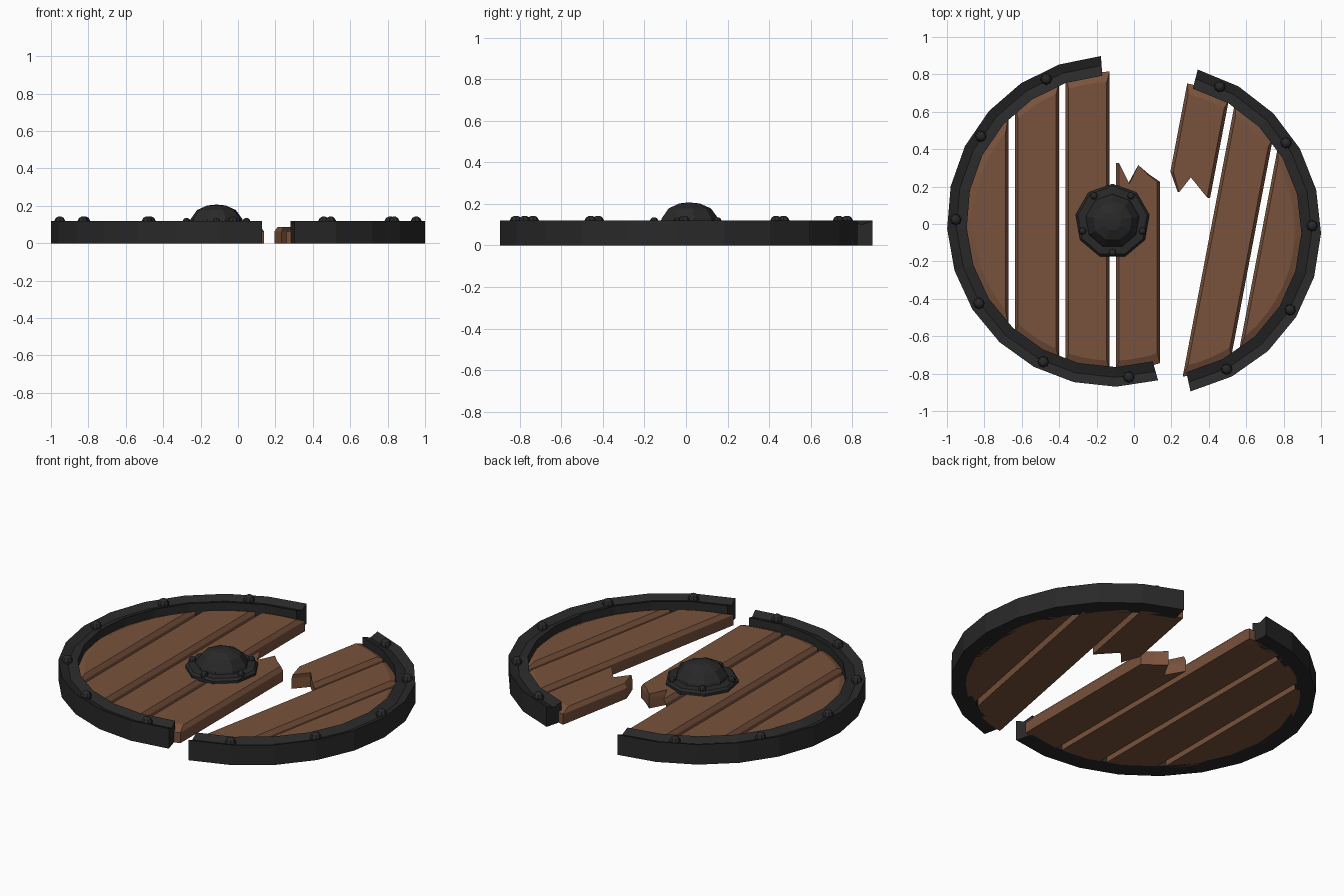
import bpy, bmesh, math
from mathutils import Matrix, Vector

if "Cube" in bpy.data.objects:
    bpy.data.objects.remove(bpy.data.objects["Cube"])


def material(name, rgb):
    m = bpy.data.materials.new(name)
    m.use_nodes = True
    m.diffuse_color = (*rgb, 1)
    bsdf = m.node_tree.nodes["Principled BSDF"]
    bsdf.inputs["Base Color"].default_value = (*rgb, 1)
    bsdf.inputs["Roughness"].default_value = 0.8
    return m


WOOD = material("brown wood", (0.19, 0.085, 0.045))
IRON = material("dark iron", (0.022, 0.022, 0.023))

# Placement of the two broken halves
LEFT = Matrix.Translation((-0.115, 0.015, 0))
RIGHT = Matrix.Translation((0.115, -0.03, 0)) @ Matrix.Rotation(math.radians(-10.8), 4, "Z")


def polar(r, degrees, z=0.0):
    a = math.radians(degrees)
    return Vector((r * math.cos(a), r * math.sin(a), z))


def skin(name, rings, mat, place, around=True, cap=True):
    """Join matching rings of points into a closed solid."""
    bm = bmesh.new()
    rows = [[bm.verts.new(p) for p in ring] for ring in rings]
    n = len(rows[0])
    for a, b in zip(rows, rows[1:]):
        for i in range(n if around else n - 1):
            j = (i + 1) % n
            bm.faces.new((a[i], a[j], b[j], b[i]))
    if cap:
        bm.faces.new(rows[0][::-1])
        bm.faces.new(rows[-1])
    bmesh.ops.remove_doubles(bm, verts=bm.verts, dist=0.0005)
    bmesh.ops.recalc_face_normals(bm, faces=bm.faces)
    mesh = bpy.data.meshes.new(name)
    bm.to_mesh(mesh)
    bm.free()
    mesh.materials.append(mat)
    ob = bpy.data.objects.new(name, mesh)
    ob.matrix_world = place
    bpy.context.collection.objects.link(ob)
    return ob


def rim(name, start, end, steps, place):
    """Arc of the iron rim with a shallow groove along its top."""
    section = [(0.885, 0), (0.885, 0.12), (0.835, 0.1), (0.78, 0.12), (0.78, 0)]
    rings = []
    for k in range(steps + 1):
        angle = start + (end - start) * k / steps
        rings.append([polar(r, angle, z) for r, z in section])
    skin(name, rings, IRON, place)


def arc(x0, x1, r, side, steps=6):
    """Points on the round end of a plank, from x0 to x1."""
    a0, a1 = (math.acos(max(-1, min(1, x / r))) for x in (x0, x1))
    angles = [a0 + (a1 - a0) * k / steps for k in range(steps + 1)]
    return [Vector((r * math.cos(a), side * r * math.sin(a), 0)) for a in angles]


def plank(name, x0, x1, place, broken_top=None, broken_bottom=None):
    """Board cut to the circle, with chamfered upper edges."""
    rings = []
    for z, inset, r in ((0, 0, 0.8), (0.062, 0, 0.8), (0.086, 0.016, 0.745)):
        a, b = x0 + inset, x1 - inset

        def jagged(points):
            return [Vector((a + (b - a) * t, y, 0)) for t, y in points]

        low = jagged(broken_bottom) if broken_bottom else arc(a, b, r, -1)
        high = jagged(broken_top) if broken_top else arc(a, b, r, 1)
        rings.append([p + Vector((0, 0, z)) for p in low + high[::-1]])
    skin(name, rings, WOOD, place)


def lathe(name, profile, sides, place, turn=90):
    rings = [[polar(r, turn + 360 * k / sides, z) for k in range(sides)] for r, z in profile]
    return skin(name, rings, IRON, place)


def rivet(name, spot, r, height, place):
    profile = [(r, 0), (r, height * 0.5), (r * 0.72, height * 0.85), (r * 0.3, height)]
    lathe(name, profile, 8, place @ Matrix.Translation(spot))


# Rim arcs
rim("left_rim", 94, 286, 13, LEFT)
rim("right_rim", -67, 86, 10, RIGHT)

# Whole planks, evenly spaced across the shield
PITCH, WIDTH, FIRST = 0.27, 0.235, -0.79
for i in range(6):
    if i == 3:
        continue
    x = FIRST + PITCH * i
    x0 = -0.8 if i == 0 else x
    x1 = 0.8 if i == 5 else x + WIDTH
    plank(f"plank_{i + 1}", x0, x1, LEFT if i < 3 else RIGHT)

# Snapped plank, one piece on each half
x = FIRST + PITCH * 3
plank("snapped_plank_lower", x, x + WIDTH, LEFT,
      broken_top=[(0, 0.31), (0.27, 0.2), (0.5, 0.3), (0.75, 0.25), (1, 0.21)])
plank("snapped_plank_upper", x, x + WIDTH, RIGHT,
      broken_bottom=[(0, 0.32), (0.25, 0.22), (0.48, 0.31), (1, 0.22)])

# Rim rivets
for i in range(6):
    rivet(f"left_rim_rivet_{i + 1}", polar(0.838, 115 + 32.2 * i, 0.095), 0.03, 0.047, LEFT)
for i in range(5):
    rivet(f"right_rim_rivet_{i + 1}", polar(0.838, -52.2 + 32.2 * i, 0.095), 0.03, 0.047, RIGHT)

# Central boss with its flange and rivets
lathe("boss", [(0.2, 0.08), (0.2, 0.1), (0.188, 0.113), (0.145, 0.116), (0.14, 0.13),
               (0.105, 0.178), (0.05, 0.202), (0.01, 0.206)], 9, LEFT)
for i in range(5):
    rivet(f"boss_rivet_{i + 1}", polar(0.168, -90 + 72 * i, 0.105), 0.02, 0.03, LEFT)
